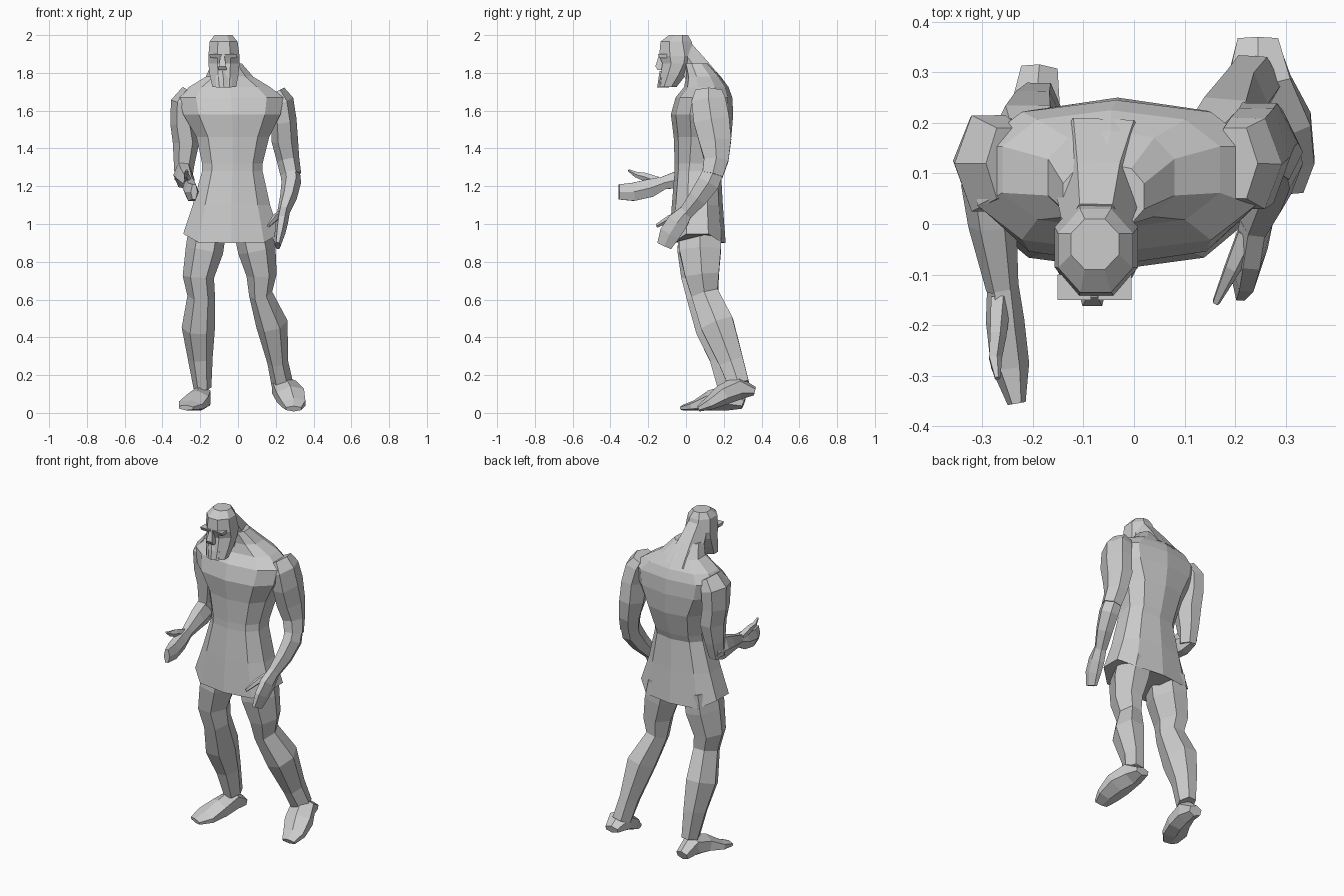
import bpy, bmesh, math
from mathutils import Vector


def skin(name, rings, hem=0.0):
    """Join equal rings of points into a capped, flat-faced mesh."""
    bm = bmesh.new()
    loops = [[bm.verts.new(p) for p in r] for r in rings]
    n = len(loops[0])
    for a, b in zip(loops, loops[1:]):
        for i in range(n):
            j = (i + 1) % n
            bm.faces.new((a[i], a[j], b[j], b[i]))
    bm.faces.new(loops[0][::-1])
    bm.faces.new(loops[-1])
    if hem:
        cx = sum(v.co.x for v in loops[0]) / n
        for v in loops[0]:
            v.co.z += hem * max(0, abs(v.co.x - cx) - 0.17) / 0.08
    bmesh.ops.recalc_face_normals(bm, faces=bm.faces)
    me = bpy.data.meshes.new(name)
    bm.to_mesh(me)
    bm.free()
    ob = bpy.data.objects.new(name, me)
    bpy.context.collection.objects.link(ob)
    return ob


def polygon(n, p=1.0, turn=0.5):
    """Unit polygon filling its bounds, squarer as p falls."""
    pts = []
    for i in range(n):
        a = (i + turn) * 2 * math.pi / n
        c, s = math.cos(a), math.sin(a)
        pts.append((math.copysign(abs(c) ** p, c) if abs(c) > 1e-6 else 0,
                    math.copysign(abs(s) ** p, s) if abs(s) > 1e-6 else 0))
    mx, my = max(q[0] for q in pts), max(q[1] for q in pts)
    return [(x / mx, y / my) for x, y in pts]


def stack(name, levels, n, p=1.0, turn=0.5, hem=0.0):
    """Level rings: (z, x min, x max, y min, y max)."""
    rings = [[((a + b + (b - a) * u) / 2, (c + d + (d - c) * v) / 2, z)
              for u, v in polygon(n, p, turn)] for z, a, b, c, d in levels]
    return skin(name, rings, hem)


def limb(name, path, n=6, turn=0.0):
    """Rings square to a path: (x, y, z, half width, half depth)."""
    pts = [Vector(q[:3]) for q in path]
    rings = []
    for i, q in enumerate(path):
        t = (pts[min(i + 1, len(pts) - 1)] - pts[max(i - 1, 0)]).normalized()
        u = Vector((1, 0, 0))
        u = (u - t * u.dot(t)).normalized()
        w = t.cross(u)
        rings.append([pts[i] + u * (a * q[3]) + w * (b * q[4])
                      for a, b in polygon(n, 1, turn)])
    return skin(name, rings)


# Tunic and chest, from hem to neck base
stack("tunic_torso", [
    (0.90, -0.29, 0.22, -0.09, 0.21), (1.10, -0.24, 0.17, -0.075, 0.195),
    (1.28, -0.19, 0.13, -0.06, 0.185), (1.32, -0.19, 0.13, -0.06, 0.20),
    (1.46, -0.22, 0.165, -0.065, 0.24), (1.58, -0.29, 0.225, -0.08, 0.25),
    (1.67, -0.31, 0.24, -0.055, 0.245), (1.725, -0.26, 0.17, -0.01, 0.225),
    (1.78, -0.17, 0.08, 0.0, 0.185), (1.85, -0.14, 0.02, -0.01, 0.12)],
    10, 0.8, 0.5, 0.045)

# Neck leaning forward into the head
limb("neck", [(-0.06, 0.12, 1.70, .12, .10), (-0.07, 0.06, 1.81, .085, .075),
              (-0.075, -0.01, 1.91, .065, .06)])

# Head with squared jaw
stack("head", [
    (1.725, -0.135, -0.01, -0.145, -0.05), (1.79, -0.15, 0.002, -0.135, 0.0),
    (1.85, -0.157, 0.008, -0.125, 0.035), (1.89, -0.157, 0.008, -0.142, 0.05),
    (1.965, -0.15, -0.002, -0.135, 0.03), (2.0, -0.125, -0.03, -0.09, 0.01)], 8)
stack("nose", [(1.815, -0.105, -0.06, -0.15, -0.10), (1.835, -0.102, -0.063, -0.162, -0.10),
               (1.89, -0.093, -0.072, -0.145, -0.10)], 4)
stack("beard", [(1.722, -0.115, -0.035, -0.153, -0.09), (1.775, -0.12, -0.035, -0.145, -0.09),
                (1.81, -0.10, -0.065, -0.14, -0.09)], 6)
for side in (-1, 1):
    x = -0.078 + side * 0.04
    stack("brow", [(1.88, x - .03, x + .03, -0.14, -0.10),
                   (1.90, x - .033, x + .033, -0.15, -0.10)], 4)

# Bent arm, reaching forward
limb("bent_upper_arm", [
    (-0.25, 0.12, 1.70, .05, .07), (-0.287, 0.12, 1.64, .07, .095),
    (-0.29, 0.125, 1.53, .068, .085), (-0.275, 0.13, 1.43, .07, .078),
    (-0.285, 0.125, 1.32, .055, .06), (-0.29, 0.11, 1.23, .045, .05)])
limb("bent_forearm", [
    (-0.292, 0.155, 1.26, .035, .045), (-0.29, 0.08, 1.26, .052, .065),
    (-0.28, 0.0, 1.245, .048, .052), (-0.26, -0.13, 1.215, .032, .032)])
limb("bent_hand", [
    (-0.26, -0.11, 1.22, .03, .032), (-0.255, -0.19, 1.19, .038, .048),
    (-0.245, -0.28, 1.17, .038, .048), (-0.232, -0.355, 1.17, .018, .04)])
limb("bent_thumb", [
    (-0.265, -0.15, 1.225, .022, .025), (-0.27, -0.22, 1.25, .018, .022),
    (-0.275, -0.265, 1.262, .014, .015), (-0.27, -0.305, 1.285, .006, .006)], 5)

# Hanging arm
limb("hanging_upper_arm", [
    (0.20, 0.12, 1.70, .05, .07), (0.225, 0.12, 1.65, .07, .09),
    (0.242, 0.135, 1.55, .068, .095), (0.248, 0.155, 1.44, .07, .085),
    (0.265, 0.16, 1.34, .06, .065), (0.28, 0.14, 1.26, .055, .055)])
limb("hanging_forearm", [
    (0.272, 0.16, 1.31, .052, .05), (0.282, 0.12, 1.22, .052, .058),
    (0.267, 0.065, 1.14, .045, .05), (0.24, 0.0, 1.06, .033, .037)])
limb("hanging_hand", [
    (0.242, 0.005, 1.07, .033, .035), (0.232, -0.045, 1.01, .033, .055),
    (0.222, -0.085, 0.95, .028, .055), (0.21, -0.115, 0.885, .016, .04)])
limb("hanging_thumb", [
    (0.225, -0.02, 1.05, .025, .022), (0.195, -0.085, 1.03, .018, .018),
    (0.162, -0.155, 0.99, .008, .01)], 5)

# Legs, both sloping back from the knee
limb("straight_leg", [
    (-0.16, 0.075, 0.98, .10, .11), (-0.178, 0.07, 0.86, .10, .115),
    (-0.21, 0.07, 0.72, .083, .095), (-0.195, 0.08, 0.62, .073, .078),
    (-0.21, 0.145, 0.45, .088, .095), (-0.20, 0.195, 0.29, .066, .07),
    (-0.188, 0.225, 0.13, .047, .055)])
limb("trailing_leg", [
    (0.075, 0.075, 0.98, .10, .11), (0.10, 0.075, 0.86, .10, .11),
    (0.125, 0.085, 0.73, .08, .09), (0.12, 0.10, 0.63, .062, .072),
    (0.18, 0.165, 0.47, .085, .088), (0.21, 0.24, 0.27, .055, .065),
    (0.235, 0.28, 0.15, .058, .055)])

# Feet, heel to toe
limb("straight_foot", [
    (-0.187, 0.305, 0.05, .036, .03), (-0.195, 0.22, 0.082, .05, .07),
    (-0.215, 0.13, 0.065, .06, .055), (-0.25, 0.05, 0.04, .068, .028),
    (-0.275, -0.018, 0.027, .04, .014)], 6, 0.5)
limb("trailing_foot", [
    (0.245, 0.365, 0.115, .04, .022), (0.245, 0.28, 0.135, .065, .065),
    (0.277, 0.19, 0.093, .075, .055), (0.295, 0.12, 0.048, .062, .034),
    (0.295, 0.065, 0.022, .04, .016)], 6, 0.5)
